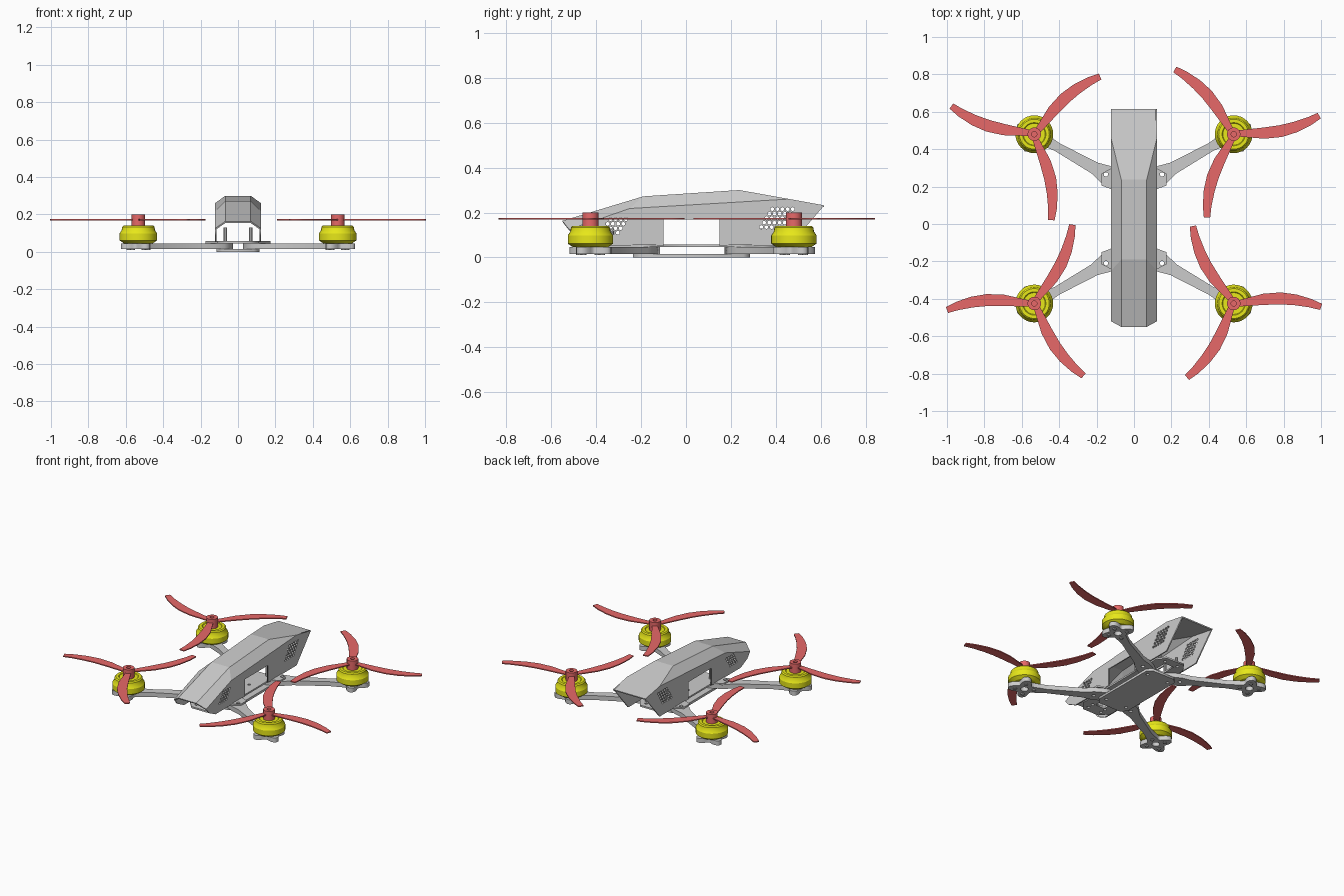
import bpy, bmesh
from math import sin, cos, pi, radians, atan2, hypot
from mathutils import Matrix, Vector

if "Cube" in bpy.data.objects:
    bpy.data.objects.remove(bpy.data.objects["Cube"])

YC = 0.0275                      # middle of the frame along y
MX, MY = 0.533, 0.4525           # motor offset from frame middle


def material(name, color):
    m = bpy.data.materials.new(name)
    m.diffuse_color = color
    m.use_nodes = True
    m.node_tree.nodes["Principled BSDF"].inputs["Base Color"].default_value = m.diffuse_color
    return m


RED = material("red_plastic", (0.8, 0.14, 0.14, 1))
YELLOW = material("yellow_metal", (0.8, 0.8, 0.01, 1))


def finish(name, bm, mat=None, smooth=False):
    bmesh.ops.remove_doubles(bm, verts=bm.verts, dist=1e-5)
    bmesh.ops.recalc_face_normals(bm, faces=bm.faces)
    me = bpy.data.meshes.new(name)
    bm.to_mesh(me)
    bm.free()
    if smooth:
        me.shade_smooth()
        me.set_sharp_from_angle(angle=radians(30))
    if mat:
        me.materials.append(mat)
    ob = bpy.data.objects.new(name, me)
    bpy.context.collection.objects.link(ob)
    return ob


def plate(name, outline, z0, z1, holes=(), mat=None, matrix=Matrix()):
    """Flat outline with holes, extruded from z0 to z1."""
    cu = bpy.data.curves.new(name + "_outline", 'CURVE')
    cu.dimensions, cu.fill_mode, cu.extrude = '2D', 'BOTH', (z1 - z0) / 2
    for loop in [outline, *holes]:
        sp = cu.splines.new('POLY')
        sp.points.add(len(loop) - 1)
        for p, (x, y) in zip(sp.points, loop):
            p.co = (x, y, 0, 1)
        sp.use_cyclic_u = True
    tmp = bpy.data.objects.new("tmp", cu)
    bpy.context.collection.objects.link(tmp)
    bpy.context.view_layer.update()
    me = bpy.data.meshes.new_from_object(
        tmp.evaluated_get(bpy.context.evaluated_depsgraph_get()))
    bm = bmesh.new()
    bm.from_mesh(me)
    bpy.data.objects.remove(tmp)
    bpy.data.curves.remove(cu)
    bpy.data.meshes.remove(me)
    bm.transform(matrix @ Matrix.Translation((0, 0, (z0 + z1) / 2)))
    return finish(name, bm, mat)


def lathe(name, profile, loc, mat=None, steps=32):
    bm = bmesh.new()
    vs = [bm.verts.new((r, 0, z)) for r, z in profile]
    es = [bm.edges.new(p) for p in zip(vs, vs[1:])]
    bmesh.ops.spin(bm, geom=vs + es, cent=(0, 0, 0), axis=(0, 0, 1),
                   angle=2 * pi, steps=steps)
    bm.transform(Matrix.Translation(loc))
    return finish(name, bm, mat, True)


def ring(x, y, r, n=12):
    return [(x + r * cos(2 * pi * (i + .5) / n), y + r * sin(2 * pi * (i + .5) / n))
            for i in range(n)]


def box(x, y, w, h):
    return [(x - w, y - h), (x + w, y - h), (x + w, y + h), (x - w, y + h)]


# canopy roof: flat ridge, bevelled sides, wide tail
ridge = [(-.55, .163), (-.19, .272), (.237, .30)]
eave = [(-.52, .125), (-.25, .218), (.46, .26)]
W, T = .123, .008
bm = bmesh.new()
t, e, b = {}, {}, {}
for s in (-1, 1):
    t[s] = [bm.verts.new((s * .068, y, z)) for y, z in ridge]
    e[s] = [bm.verts.new((s * W, y, z)) for y, z in eave]
    b[s] = bm.verts.new((s * W, .615, .232))
    for i in (0, 1):
        bm.faces.new((e[s][i], e[s][i + 1], t[s][i + 1], t[s][i]))
for i in (0, 1):
    bm.faces.new((t[-1][i], t[1][i], t[1][i + 1], t[-1][i + 1]))
bm.faces.new((t[-1][2], t[1][2], e[1][2], b[1], b[-1], e[-1][2]))
roof = finish("canopy_roof", bm)
if roof.data.polygons[2].normal.z < 0 or roof.data.polygons[-1].normal.z < 0:
    roof.data.flip_normals()
sol = roof.modifiers.new("thickness", 'SOLIDIFY')
sol.thickness, sol.offset = T, -1

# canopy side walls: window notch and hexagonal vents
wall = eave + [(.615, .232), (.46, .052), (.15, .052), (.15, .17), (-.10, .17),
               (-.10, .052), (-.42, .052), (-.49, .087)]
vents = [ring(.405 + i * .023 + j * .012, .175 + j * .02, .009, 6)
         for i in range(-2, 3) for j in range(-2, 3)]
vents += [ring(-.325 + i * .023 + j * .012, .15 + j * .02, .009, 6)
          for i in range(-1, 3) for j in range(-2, 2)]
UPRIGHT = Matrix(((0, 0, 1, 0), (1, 0, 0, 0), (0, 1, 0, 0), (0, 0, 0, 1)))
plate("canopy_wall_right", wall, W - T, W, vents, matrix=UPRIGHT)
plate("canopy_wall_left", wall, -W, T - W, vents, matrix=UPRIGHT)

# frame plates, the upper one with ears over the arm roots
half = [(.06, -.42), (.112, -.36)]
ear = [(.112, .275), (.173, .243), (.173, .178), (.112, .155)]
half += [(x, YC - y) for x, y in ear] + [(x, YC + y) for x, y in reversed(ear)]
half += [(.112, .34), (.07, .40)]
outline = half + [(-x, y) for x, y in reversed(half)]
holes = [ring(s * .15, YC + v * .2375, .012) for s in (-1, 1) for v in (-1, 1)]
holes += [ring(s * .05, y, .01) for s in (-1, 1) for y in (-.38, -.34, .05, .36)]
holes += [box(0, -.28, .035, .05), box(0, .29, .035, .05)]
plate("upper_plate", outline, .046, .057, holes)
lower = [(.085, -.235), (.115, -.20), (.115, .255), (.085, .285)]
holes = [ring(s * .08, YC + v * .2, .01) for s in (-1, 1) for v in (-1, 1)]
plate("lower_plate", lower + [(-x, y) for x, y in reversed(lower)], 0, .016, holes)

# standoffs between upper plate and canopy
for s in (-1, 1):
    for y in (-.33, -.17, .22, .33):
        lathe("standoff", [(0, .057), (.01, .057), (.01, .13), (0, .13)],
              (s * .068, y, 0), steps=10)

# arm outline in its own frame: root hole at u = 0, motor at u = L
L = hypot(MX - .15, MY - .2375)
angle = atan2(MY - .2375, MX - .15)
side = [(-.12, .04), (-.06, .052), (.005, .05), (.07, .033), (.3, .024)]
mount = [(L + (.08 + .025 * cos(4 * a)) * cos(a), (.08 + .025 * cos(4 * a)) * sin(a))
         for a in (radians(d) for d in range(-150, 151, 10))]
arm = [(u, -v) for u, v in side] + mount + [(u, v) for u, v in reversed(side)]
bolts = [(L + .06 * cos(k * pi / 2), .06 * sin(k * pi / 2)) for k in range(4)]
arm_holes = [ring(0, 0, .012), ring(L, 0, .025)]

# propeller blade along +u, bowed to one side and hooked at the tip
stations = [(.02, 0, .016), (.08, -.012, .022), (.16, -.028, .030), (.25, -.036, .032),
            (.33, -.031, .029), (.41, -.016, .023), (.468, .002, .017)]


def side_of(k, sgn):
    u, c, w = stations[k]
    u0, c0, _ = stations[max(k - 1, 0)]
    u1, c1, _ = stations[min(k + 1, len(stations) - 1)]
    d = Vector((u1 - u0, c1 - c0)).normalized()
    return (u - sgn * d.y * w, c + sgn * d.x * w)


N = range(len(stations))
blade = [side_of(k, -1) for k in N] + [side_of(k, 1) for k in reversed(N)]


def place(pts, sx, sy):
    """Arm frame to world for one corner."""
    return [(sx * (.15 + u * cos(angle) - v * sin(angle)),
             YC + sy * (.2375 + u * sin(angle) + v * cos(angle))) for u, v in pts]


corners = [("back_right", 1, 1, 12), ("back_left", -1, 1, 41.5),
           ("front_right", 1, -1, -2), ("front_left", -1, -1, 64)]
for label, sx, sy, base in corners:
    mx, my = sx * MX, YC + sy * MY
    plate("arm_" + label, place(arm, sx, sy), .016, .046,
          [place(h, sx, sy) for h in arm_holes])
    for x, y in place(bolts, sx, sy):
        lathe("mount_bolt", [(0, .011), (.012, .011), (.012, .05), (0, .05)],
              (x, y, 0), steps=10)
    # motor bell
    lathe("motor_" + label, [(0, .046), (.078, .046), (.101, .062), (.101, .098),
                             (.089, .116), (.087, .133), (.08, .14), (.062, .14),
                             (.058, .136), (0, .136)], (mx, my, 0), YELLOW)
    # propeller hub and three blades
    lathe("hub_" + label, [(0, .136), (.036, .136), (.036, .2), (.014, .2),
                           (.014, .18), (0, .18)], (mx, my, 0), RED, 24)
    hand = sx * sy
    for k in range(3):
        m = (Matrix.Translation((mx, my, 0))
             @ Matrix.Rotation(radians(base + 120 * k), 4, 'Z'))
        plate("blade_" + label, [(u, hand * v) for u, v in blade], .168, .175,
              mat=RED, matrix=m)
